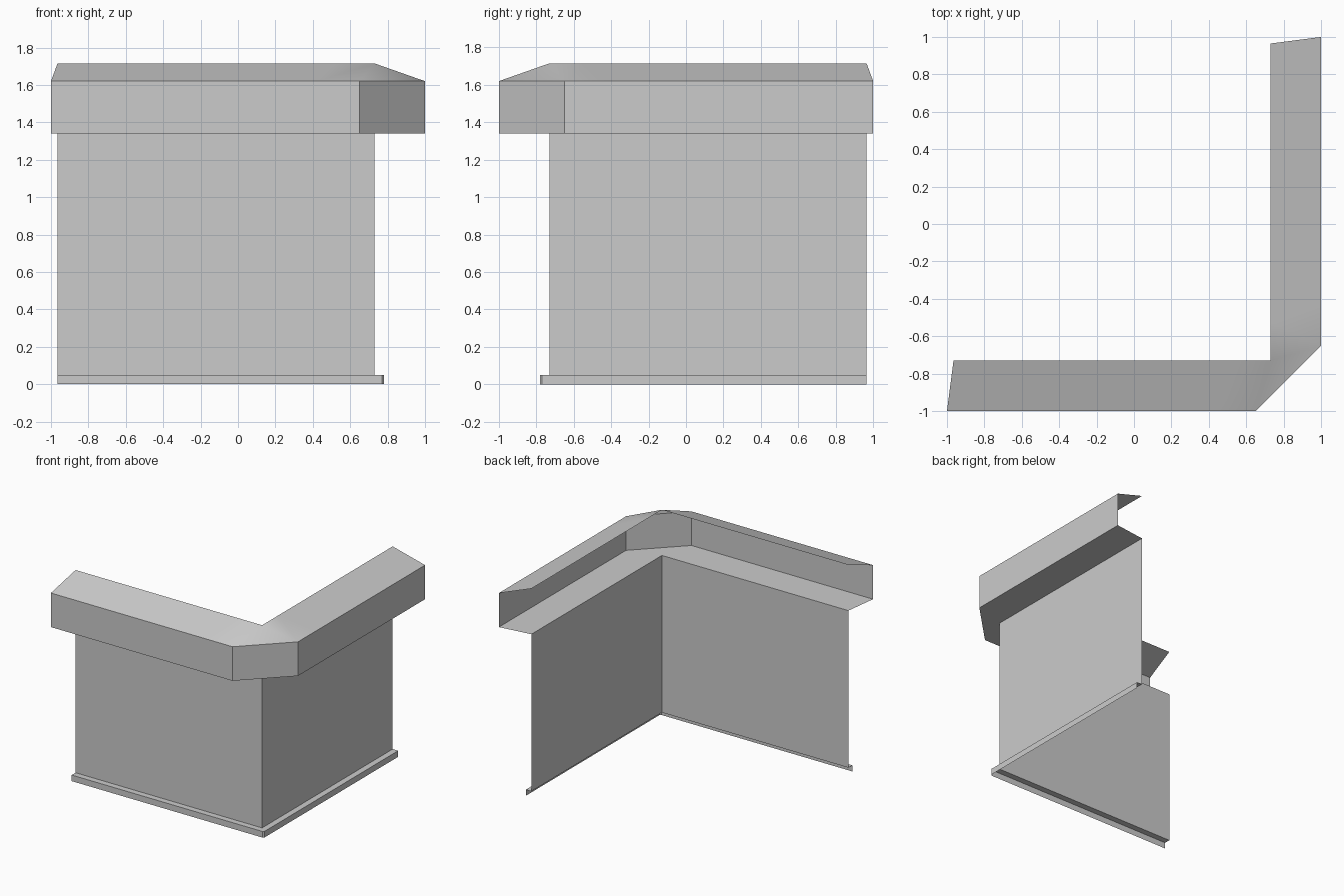
import bpy
import bmesh
from mathutils import Vector

cube = bpy.data.objects.get("Cube")
if cube:
    bpy.data.objects.remove(cube, do_unlink=True)

grey = bpy.data.materials.new("light_grey")
grey.use_nodes = True
colour = (0.6, 0.6, 0.6, 1)
grey.diffuse_color = colour
grey.node_tree.nodes["Principled BSDF"].inputs["Base Color"].default_value = colour

WALL = 0.73    # distance of both wall planes from the centre

# Profile rows: (outward offset, height, outer end, corner seam, corner chamfer)
trim_foot = (0.05, 0.0, -0.965, 0.525, 0.01)
trim_top = (0.05, 0.05, -0.965, 0.525, 0.01)
wall_foot = (0, 0.05, -0.965, 0.525, 0)
wall_top = (0, 1.34, -0.965, 0.525, 0)
eave_foot = (0.27, 1.34, -1.0, 0.425, 0.35)
eave_top = (0.27, 1.62, -1.0, 0.425, 0.35)
ridge = (0, 1.715, -0.965, 0.525, 0)

PARTS = {
    "base_trim": [trim_foot, trim_top, wall_foot],
    "wall": [wall_foot, wall_top],
    "cornice": [wall_top, eave_foot, eave_top, ridge],
}


def stations(row):
    """Six points along the L-shaped path for one profile row."""
    offset, z, end, seam, chamfer = row
    d = WALL + offset
    half = [Vector((x, -d, z)) for x in (end, seam, d - chamfer)]
    return half + [Vector((-p.y, -p.x, z)) for p in reversed(half)]


def sheet(name, rows, first, last):
    """Loft an open sheet through the rows between two stations."""
    bm = bmesh.new()
    grid = [[bm.verts.new(p) for p in stations(r)[first:last + 1]] for r in rows]
    for low, high in zip(grid, grid[1:]):
        for i in range(last - first):
            bm.faces.new((low[i], low[i + 1], high[i + 1], high[i]))
    bmesh.ops.remove_doubles(bm, verts=bm.verts, dist=0.0001)
    mesh = bpy.data.meshes.new(name)
    bm.to_mesh(mesh)
    bm.free()
    mesh.materials.append(grey)
    obj = bpy.data.objects.new(name, mesh)
    bpy.context.collection.objects.link(obj)
    bpy.ops.object.select_all(action="DESELECT")
    obj.select_set(True)
    bpy.context.view_layer.objects.active = obj
    bpy.ops.object.shade_smooth_by_angle(angle=0.5)


# Two straight runs joined by a corner section
for part, rows in PARTS.items():
    sheet("front_" + part, rows, 0, 1)
    sheet("corner_" + part, rows, 1, 4)
    sheet("side_" + part, rows, 4, 5)
